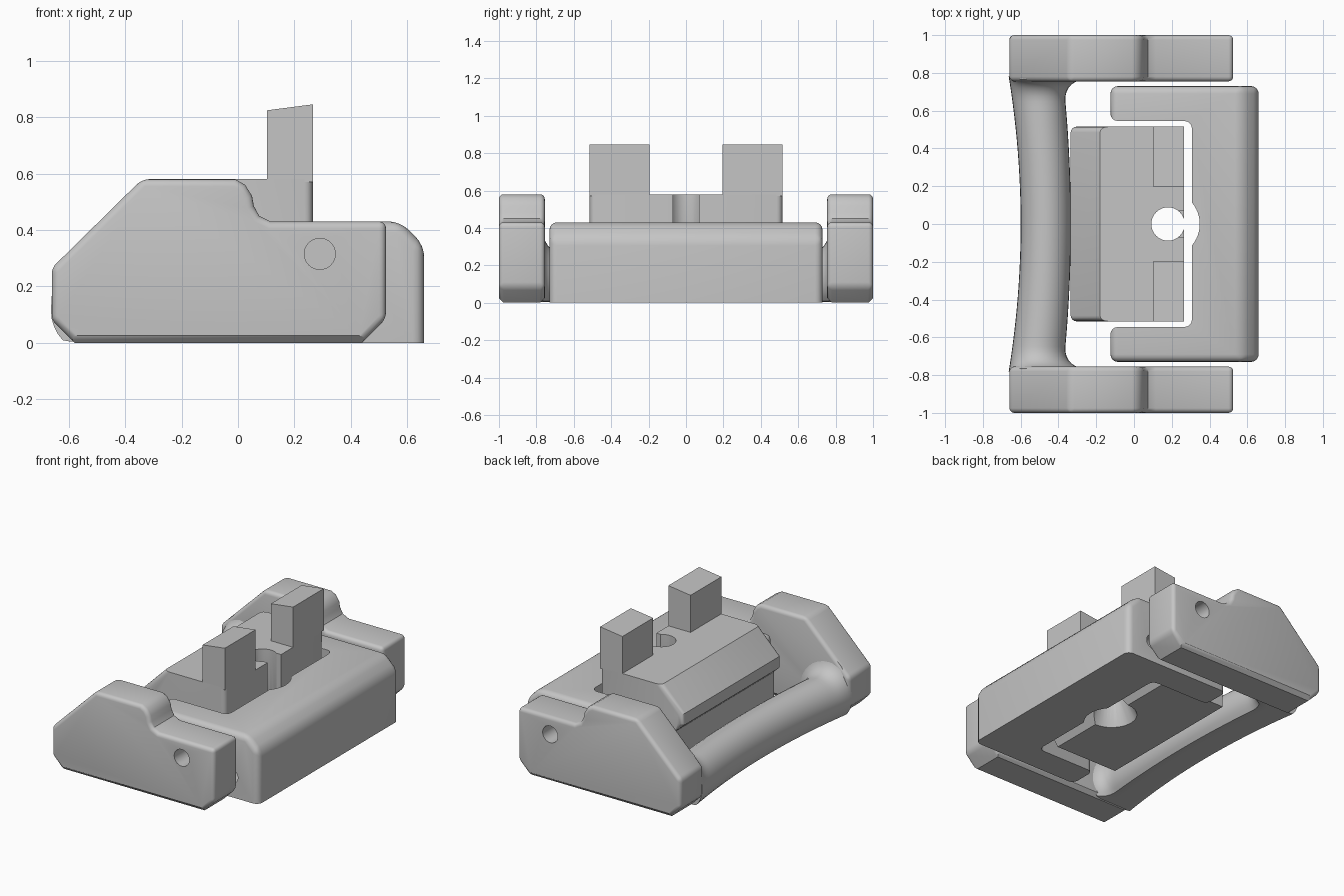
import bpy, bmesh, math
from mathutils import Matrix

if "Cube" in bpy.data.objects:
    bpy.data.objects.remove(bpy.data.objects["Cube"])

grey = bpy.data.materials.new("plain_grey")
grey.use_nodes = True
grey.diffuse_color = (0.56, 0.56, 0.56, 1)
grey.node_tree.nodes["Principled BSDF"].inputs["Base Color"].default_value = (0.56, 0.56, 0.56, 1)


def prism(profile, axis, lo, hi):
    """Extrude a closed 2D profile along y (profile in xz) or z (profile in xy)."""
    bm = bmesh.new()
    place = (lambda p, t: (p[0], t, p[1])) if axis == "y" else (lambda p, t: (p[0], p[1], t))
    rings = [[bm.verts.new(place(p, t)) for p in profile] for t in (lo, hi)]
    bm.faces.new(rings[0])
    bm.faces.new(rings[1])
    n = len(profile)
    for i in range(n):
        j = (i + 1) % n
        bm.faces.new((rings[0][i], rings[0][j], rings[1][j], rings[1][i]))
    bmesh.ops.recalc_face_normals(bm, faces=bm.faces)
    return bm


def round_edges(bm, rule, width, segments=4):
    """Bevel the edges whose two end points satisfy the rule."""
    edges = [e for e in bm.edges
             if e.calc_face_angle(0) > math.radians(20) and rule(e.verts[0].co, e.verts[1].co)]
    bmesh.ops.bevel(bm, geom=edges, offset=width, offset_type="OFFSET", segments=segments,
                    profile=0.5, affect="EDGES", clamp_overlap=True)


def make(name, bm):
    bmesh.ops.recalc_face_normals(bm, faces=bm.faces)
    mesh = bpy.data.meshes.new(name)
    bm.to_mesh(mesh)
    bm.free()
    obj = bpy.data.objects.new(name, mesh)
    bpy.context.collection.objects.link(obj)
    mesh.materials.append(grey)
    return obj


def cylinder(axis, centre, r1, r2, length):
    bm = bmesh.new()
    turn = Matrix.Rotation(math.pi / 2, 4, "X") if axis == "y" else Matrix()
    bmesh.ops.create_cone(bm, cap_ends=True, segments=40, radius1=r1, radius2=r2, depth=length,
                          matrix=Matrix.Translation(centre) @ turn)
    return bm


def activate(obj):
    bpy.ops.object.select_all(action="DESELECT")
    obj.select_set(True)
    bpy.context.view_layer.objects.active = obj


def cut(obj, bm):
    tool = make("cutter", bm)
    tool.hide_render = True
    mod = obj.modifiers.new("cut", "BOOLEAN")
    mod.operation, mod.solver, mod.object = "DIFFERENCE", "EXACT", tool
    activate(obj)
    bpy.ops.object.modifier_apply(modifier=mod.name)
    bpy.data.objects.remove(tool)


def smooth(obj):
    activate(obj)
    bpy.ops.object.shade_smooth_by_angle(angle=math.radians(32))


# Side arms with a curved step, a chamfered foot and a blind hole on the outer face
arm_profile = [(-0.58, 0), (-0.66, 0.08), (-0.66, 0.265), (-0.34, 0.58), (-0.01, 0.58),
               (0.025, 0.56), (0.05, 0.52), (0.056, 0.485), (0.075, 0.45), (0.115, 0.43),
               (0.525, 0.43), (0.525, 0.085), (0.44, 0)]


def arm_rule(a, b):
    across_step = abs(a.x - b.x) < 0.001 and abs(a.z - b.z) < 0.001 and -0.02 < a.x < 0.12
    return not across_step and max(a.z, b.z) > 0.01


for side, label in ((1, "back"), (-1, "front")):
    bm = prism(arm_profile, "y", *sorted((side * 0.755, side * 1.0)))
    round_edges(bm, lambda a, b: max(a.z, b.z) < 0.01 and abs(a.x - b.x) > 0.1, 0.025, 1)
    round_edges(bm, lambda a, b: arm_rule(a, b) and max(a.z, b.z) > 0.05, 0.033)
    arm = make("side_arm_" + label, bm)
    cut(arm, cylinder("y", (0.29, side * 0.96, 0.315), 0.055, 0.055, 0.2))
    smooth(arm)

# Bowed grip bar, flat underneath, flaring into the arms
bm = bmesh.new()
rings, steps, sides = [], 48, 32
for i in range(steps + 1):
    y = -0.78 * math.cos(math.pi * i / steps)
    bow = (y / 0.76) ** 2
    cx, half = -0.467 - 0.05 * bow, 0.133 + 0.01 * bow
    f = min(1, max(0, (abs(y) - 0.65) / 0.11))
    flare = 0.1 * (1 - math.sqrt(1 - f * f))
    ring = []
    for k in range(sides):
        a = 2 * math.pi * k / sides
        c, s = math.cos(a), math.sin(a)
        x = cx + half * c + flare * max(0, c)
        z = 0.115 + 0.15 * s + flare * max(0, s)
        ring.append(bm.verts.new((x, y, max(0.005, z))))
    rings.append(ring)
for r, q in zip(rings, rings[1:]):
    for k in range(sides):
        j = (k + 1) % sides
        bm.faces.new((r[k], r[j], q[j], q[k]))
bm.faces.new(rings[0])
bm.faces.new(rings[-1])
smooth(make("grip_bar", bm))

# U-shaped block with a round notch in its inner wall and a blind hole in each end
notch = []
for i in range(13):
    a = math.radians(-40 + 80 * i / 12)
    notch.append((0.172 + 0.176 * math.cos(a), 0.176 * math.sin(a)))
outline = ([(0.66, -0.73), (0.66, 0.73), (-0.125, 0.73), (-0.125, 0.545), (0.307, 0.545)]
           + notch[::-1] + [(0.307, -0.545), (-0.125, -0.545), (-0.125, -0.73)])
bm = prism(outline, "z", 0, 0.43)
round_edges(bm, lambda a, b: min(a.x, b.x) > 0.65 and min(a.z, b.z) > 0.4, 0.085, 1)


def block_rule(a, b):
    if max(a.z, b.z) < 0.01 or (abs(a.y) < 0.2 and abs(b.y) < 0.2):
        return False
    inner_top = min(a.z, b.z) > 0.4 and max(abs(a.y), abs(b.y)) < 0.6 and max(a.x, b.x) < 0.4
    return not (inner_top and abs(a.x - b.x) + abs(a.y - b.y) > 0.01)


round_edges(bm, block_rule, 0.04)
block = make("u_block", bm)
for side in (-1, 1):
    cut(block, cylinder("y", (0.46, side * 0.73, 0.14), 0.05, 0.05, 0.24))
smooth(block)

# Centre carriage with a wedge-shaped lip and a relieved lower edge
body = [(-0.28, 0.05), (-0.28, 0.3), (-0.335, 0.35), (-0.335, 0.425), (-0.18, 0.58),
        (0.265, 0.58), (0.265, 0.17), (0.18, 0.05)]
bm = prism(body, "y", -0.515, 0.515)


def carriage_rule(a, b):
    same_side = a.y * b.y > 0
    lip = max(a.x, b.x) < -0.1 and min(a.z, b.z) > 0.2
    return same_side and (lip or min(a.x, b.x) > 0.2)


round_edges(bm, carriage_rule, 0.03)
carriage = make("centre_carriage", bm)
# Screw hole, open slot towards the block, and countersink below
cut(carriage, cylinder("z", (0.18, 0, 0.3), 0.088, 0.088, 0.8))
cut(carriage, prism([(0.18, -0.07), (0.35, -0.07), (0.35, 0.07), (0.18, 0.07)], "z", 0.24, 0.7))
cut(carriage, cylinder("z", (0.18, 0, 0.11), 0.17, 0.085, 0.18))
smooth(carriage)

# Two upright prongs with sloping tops
prong = [(0.103, 0.57), (0.265, 0.57), (0.265, 0.845), (0.103, 0.824)]
for side, label in ((1, "back"), (-1, "front")):
    make("prong_" + label, prism(prong, "y", *sorted((side * 0.195, side * 0.515))))
